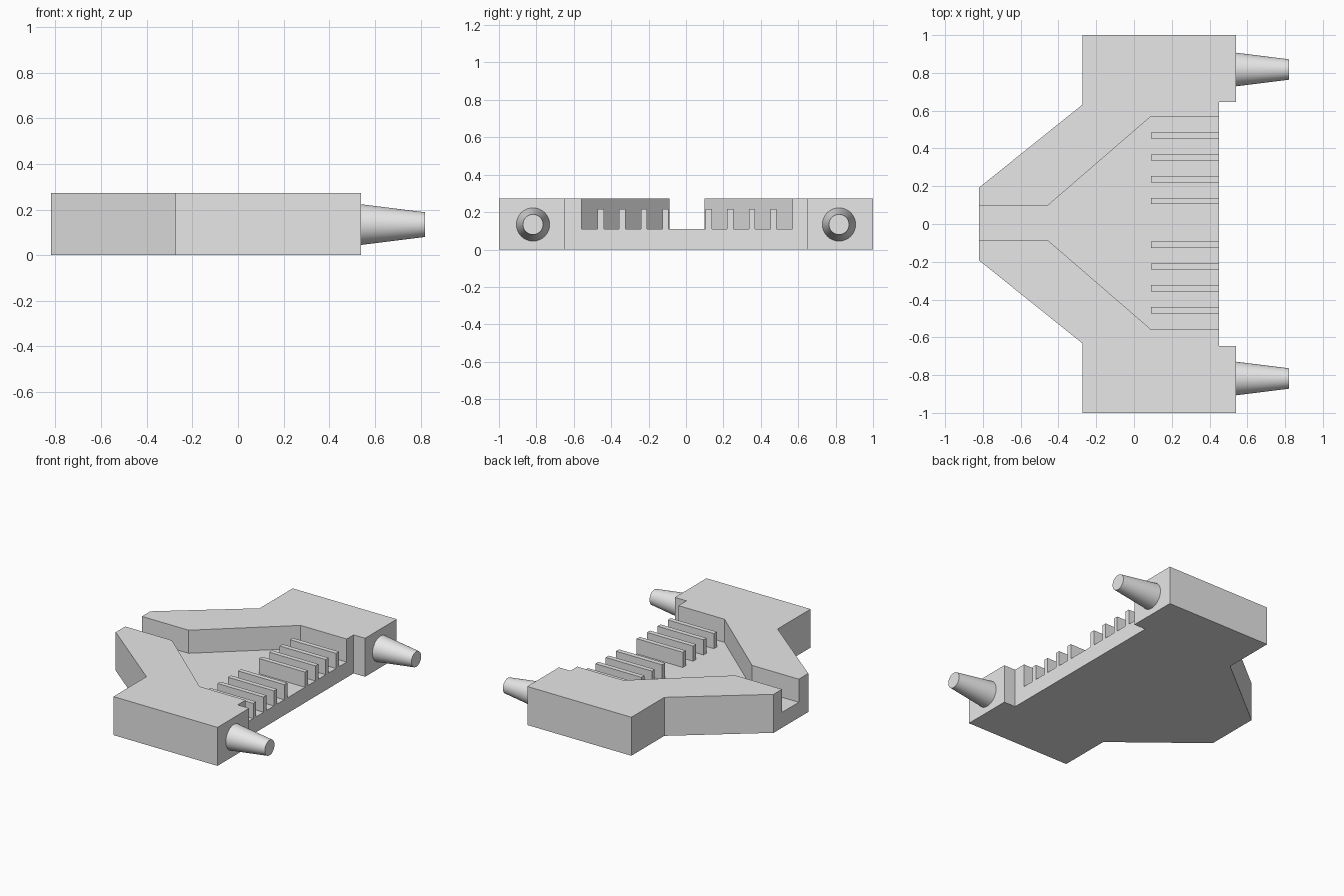
import bpy
import bmesh
from math import pi
from mathutils import Matrix, Vector

if "Cube" in bpy.data.objects:
    bpy.data.objects.remove(bpy.data.objects["Cube"], do_unlink=True)

HEIGHT, FLOOR, FIN_TOP = 0.272, 0.109, 0.216
CAVITY_Y = 0.006  # small sideways shift of the cavity and fins

grey = bpy.data.materials.new("plain_grey")
grey.use_nodes = True
grey.diffuse_color = (0.8, 0.8, 0.8, 1)
grey.node_tree.nodes["Principled BSDF"].inputs["Base Color"].default_value = grey.diffuse_color


def add_object(name, bm):
    bmesh.ops.recalc_face_normals(bm, faces=bm.faces)
    mesh = bpy.data.meshes.new(name)
    bm.to_mesh(mesh)
    bm.free()
    mesh.materials.append(grey)
    obj = bpy.data.objects.new(name, mesh)
    bpy.context.collection.objects.link(obj)
    return obj


def mirrored_prism(name, half, z0, z1, y_shift=0.0):
    """Extrude a half outline, mirrored across y, from z0 to z1."""
    outline = half + [(x, -y) for x, y in reversed(half)]
    bm = bmesh.new()
    face = bm.faces.new([bm.verts.new((x, y + y_shift, z0)) for x, y in outline])
    top = bmesh.ops.extrude_face_region(bm, geom=[face])["geom"]
    bmesh.ops.translate(bm, vec=(0, 0, z1 - z0),
                        verts=[v for v in top if isinstance(v, bmesh.types.BMVert)])
    return add_object(name, bm)


def activate(obj):
    bpy.ops.object.select_all(action="DESELECT")
    obj.select_set(True)
    bpy.context.view_layer.objects.active = obj


# Shell body with the open cavity and the cable channel
body = mirrored_prism("shell_body", [(-0.82, 0.193), (-0.273, 0.632), (-0.273, 1.0),
                                     (0.54, 1.0), (0.54, 0.647), (0.45, 0.647)], 0, HEIGHT)
cutter = mirrored_prism("cavity_cutter", [(-1.0, 0.093), (-0.455, 0.093), (0.09, 0.564),
                                          (0.6, 0.564)], FLOOR, 0.5, CAVITY_Y)
cutter.hide_render = True
cut = body.modifiers.new("cavity", "BOOLEAN")
cut.operation = "DIFFERENCE"
cut.solver = "EXACT"
cut.object = cutter
activate(body)
bpy.ops.object.modifier_apply(modifier=cut.name)
bpy.data.objects.remove(cutter, do_unlink=True)

# Contact fins, four on each side of the open middle
for side, label in ((1, "left"), (-1, "right")):
    for i in range(1, 5):
        bm = bmesh.new()
        bmesh.ops.create_cube(bm, size=1)
        bmesh.ops.scale(bm, vec=(0.36, 0.033, FIN_TOP - FLOOR), verts=bm.verts)
        centre = Vector((0.27, CAVITY_Y + side * i * 0.1155, (FIN_TOP + FLOOR) / 2))
        bmesh.ops.translate(bm, vec=centre, verts=bm.verts)
        add_object(f"{label}_fin_{i}", bm)

    # Tapered locating peg
    bm = bmesh.new()
    place = Matrix.Translation((0.68, side * 0.818, 0.134)) @ Matrix.Rotation(pi / 2, 4, "Y")
    bmesh.ops.create_cone(bm, cap_ends=True, segments=48, radius1=0.089, radius2=0.054,
                          depth=0.28, matrix=place)
    peg = add_object(f"{label}_peg", bm)
    activate(peg)
    bpy.ops.object.shade_smooth_by_angle()
